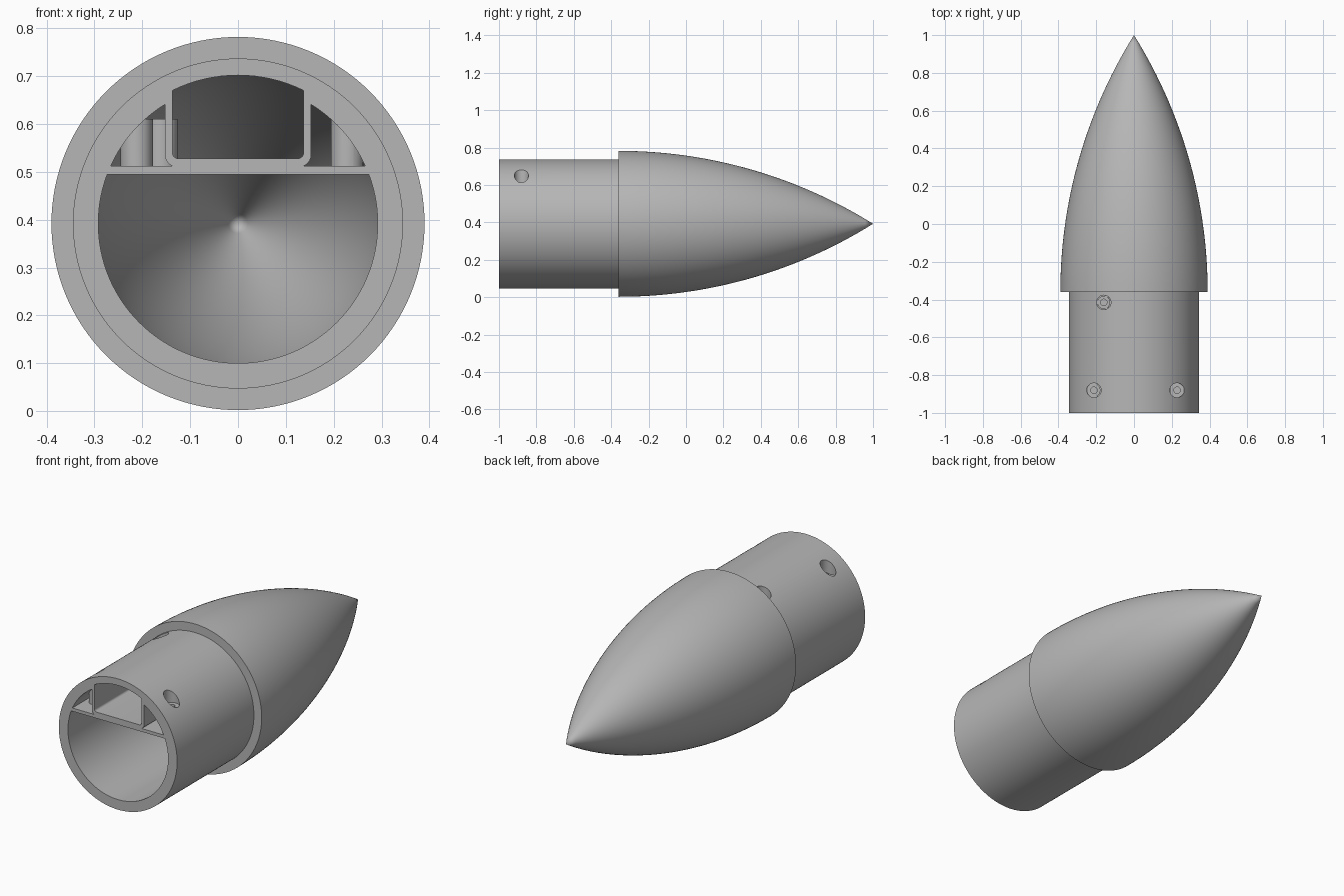
import bpy, bmesh, math
from mathutils import Matrix, Vector

if "Cube" in bpy.data.objects:
    bpy.data.objects.remove(bpy.data.objects["Cube"])

AXIS = 0.392            # height of the long axis
BASE, STEP, TIP = -1.0, -0.36, 1.0

grey = bpy.data.materials.new("plain grey")
grey.use_nodes = True
grey.diffuse_color = (0.47, 0.47, 0.47, 1)
grey.node_tree.nodes["Principled BSDF"].inputs["Base Color"].default_value = grey.diffuse_color


def finish(name, bm):
    bmesh.ops.recalc_face_normals(bm, faces=bm.faces)
    mesh = bpy.data.meshes.new(name)
    bm.to_mesh(mesh)
    bm.free()
    mesh.materials.append(grey)
    ob = bpy.data.objects.new(name, mesh)
    bpy.context.collection.objects.link(ob)
    return ob


def lathe(name, profile, steps=128):
    """Spin a closed (y, radius) profile around the long axis."""
    bm = bmesh.new()
    vs = [bm.verts.new((r, y, AXIS)) for y, r in profile]
    edges = [bm.edges.new((a, b)) for a, b in zip(vs, vs[1:] + vs[:1])]
    bmesh.ops.spin(bm, geom=vs + edges, cent=(0, 0, AXIS), axis=(0, 1, 0),
                   angle=math.tau, steps=steps)
    bmesh.ops.remove_doubles(bm, verts=bm.verts, dist=1e-5)
    return finish(name, bm)


def prism(name, outline, y0, y1):
    """Extrude an (x, z) outline along y."""
    bm = bmesh.new()
    face = bm.faces.new([bm.verts.new((x, y0, z)) for x, z in outline])
    new = bmesh.ops.extrude_face_region(bm, geom=[face])["geom"]
    verts = [g for g in new if isinstance(g, bmesh.types.BMVert)]
    bmesh.ops.translate(bm, verts=verts, vec=(0, y1 - y0, 0))
    return finish(name, bm)


def rod(name, x, y, radius, z0, z1):
    bm = bmesh.new()
    bmesh.ops.create_cone(bm, cap_ends=True, segments=32, radius1=radius, radius2=radius,
                          depth=z1 - z0, matrix=Matrix.Translation((x, y, (z0 + z1) / 2)))
    return finish(name, bm)


def combine(target, tool, operation):
    tool.hide_render = True
    mod = target.modifiers.new(operation, "BOOLEAN")
    mod.operation, mod.solver, mod.object = operation, "EXACT", tool
    bpy.context.view_layer.objects.active = target
    bpy.ops.object.modifier_apply(modifier=mod.name)
    bpy.data.objects.remove(tool)


def ogive(radius, tip, count=32):
    """Tangent ogive from the step to the tip."""
    length = tip - STEP
    rho = (radius ** 2 + length ** 2) / (2 * radius)
    ys = [length * i / count for i in range(count)]
    pts = [(STEP + y, math.sqrt(rho ** 2 - y ** 2) + radius - rho) for y in ys]
    return pts + [(tip, 0)]


def corner(cx, cz, radius, start):
    """Quarter turn, anticlockwise from the start angle in degrees."""
    angles = [math.radians(start + 15 * i) for i in range(7)]
    return [(cx + radius * math.cos(a), cz + radius * math.sin(a)) for a in angles]


def u_shape(half, bottom, top, radius):
    """Open U running from the left top, under, to the right top."""
    return ([(-half, top)] + corner(-half + radius, bottom + radius, radius, 180)
            + corner(half - radius, bottom + radius, radius, 270) + [(half, top)])


# Hollow pointed nose
nose = lathe("nose_cone", ogive(0.39, TIP) + ogive(0.31, 0.87)[::-1])

# Tubular shoulder behind the nose
shoulder = lathe("shoulder", [(BASE, 0.292), (BASE, 0.345), (STEP, 0.345), (STEP, 0.292)])

# Curved relief in the bore above the tray
arc = [math.asin(0.137 / 0.31) * (1 - i / 8) for i in range(17)]
roof = [(0.31 * math.sin(a), AXIS + 0.31 * math.cos(a)) for a in arc]
pocket = prism("pocket_cutter", roof + [(-0.137, 0.55), (0.137, 0.55)], BASE - 0.02, STEP + 0.02)
combine(shoulder, pocket, "DIFFERENCE")

# Shelf across the bore, with the open tray on it
shelf = prism("shelf", [(-0.3, 0.495), (0.3, 0.495), (0.3, 0.512), (-0.3, 0.512)], BASE, STEP)
combine(shoulder, shelf, "UNION")
tray = prism("tray", u_shape(0.153, 0.51, 0.68, 0.026)
             + u_shape(0.137, 0.528, 0.68, 0.012)[::-1], BASE, STEP)
combine(shoulder, tray, "UNION")

# Screw posts with counterbored holes through the wall
screws = [(-0.212, -0.88), (0.228, -0.88), (-0.16, -0.415)]
for x, y in screws:
    combine(shoulder, rod("screw_post", x, y, 0.034, 0.505, 0.61), "UNION")
for x, y in screws:
    combine(shoulder, rod("head_cutter", x, y, 0.038, 0.61, 0.85), "DIFFERENCE")
    combine(shoulder, rod("pilot_cutter", x, y, 0.017, 0.53, 0.65), "DIFFERENCE")

# Smooth curved faces, keep crisp edges
bpy.ops.object.select_all(action="DESELECT")
for ob in (nose, shoulder):
    ob.select_set(True)
bpy.context.view_layer.objects.active = nose
bpy.ops.object.shade_smooth_by_angle(angle=math.radians(30))
